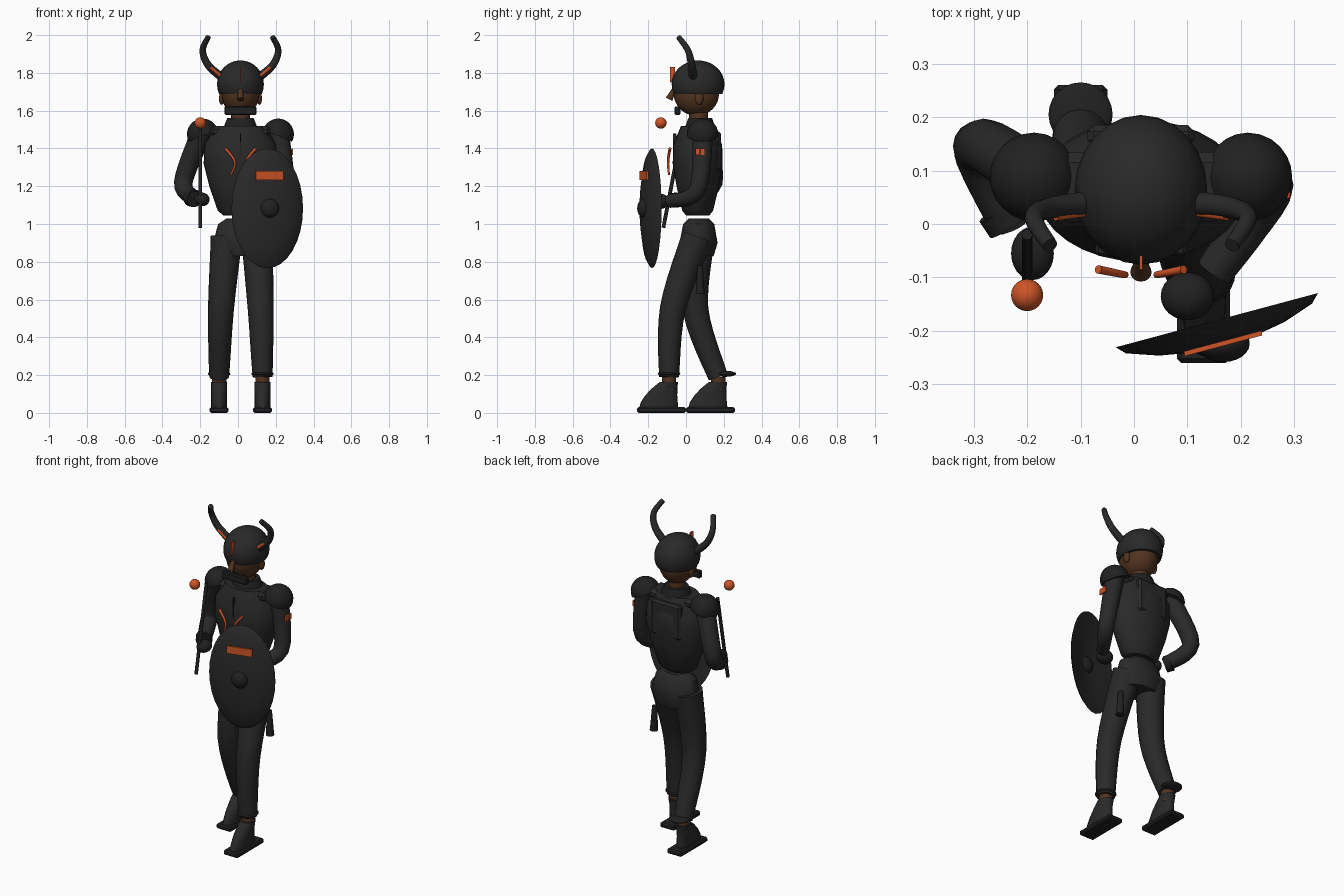
import bpy, bmesh, math
from mathutils import Vector, Matrix
from mathutils.geometry import interpolate_bezier

cube = bpy.data.objects.get("Cube")
if cube:
    bpy.data.objects.remove(cube, do_unlink=True)

MIDLINE = .013  # x position of the spine
X, Y, Z = Matrix.Identity(3)


def material(name, red, green, blue):
    mat = bpy.data.materials.new(name)
    mat.use_nodes = True
    mat.diffuse_color = (red, green, blue, 1)
    shader = mat.node_tree.nodes["Principled BSDF"]
    shader.inputs["Base Color"].default_value = mat.diffuse_color
    return mat


DARK = material("dark cloth", .022, .022, .022)
BLACK = material("black leather", .015, .015, .015)
ORANGE = material("orange trim", .62, .09, .02)
SKIN = material("brown skin", .085, .034, .014)


def finish(name, bm, mat, smooth=True):
    bmesh.ops.recalc_face_normals(bm, faces=bm.faces)
    mesh = bpy.data.meshes.new(name)
    bm.to_mesh(mesh)
    bm.free()
    mesh.materials.append(mat)
    obj = bpy.data.objects.new(name, mesh)
    bpy.context.collection.objects.link(obj)
    if smooth:
        bpy.ops.object.select_all(action="DESELECT")
        obj.select_set(True)
        bpy.context.view_layer.objects.active = obj
        bpy.ops.object.shade_smooth_by_angle(angle=math.radians(40))


def loft(name, rings, mat, reference=Y, sides=24):
    """Skin elliptical rings, each given as centre, axis, width and depth."""
    bm = bmesh.new()
    loops = []
    for centre, axis, width, depth in rings:
        across = reference.cross(axis).normalized()
        along = axis.cross(across)
        angles = [math.tau * step / sides for step in range(sides)]
        loops.append([bm.verts.new(centre + across * width * math.cos(angle)
                                   + along * depth * math.sin(angle))
                      for angle in angles])
    for lower, upper in zip(loops, loops[1:]):
        for k in range(sides):
            after = (k + 1) % sides
            bm.faces.new((lower[k], lower[after], upper[after], upper[k]))
    bm.faces.new(loops[0])
    bm.faces.new(loops[-1])
    finish(name, bm, mat)


def limb(name, points, start, end, mat, reference=Y):
    """Round tube along a smooth path, tapering from start to end radius."""
    knots = [Vector(point) for point in points]
    last = len(knots) - 1
    slopes = [(knots[min(i + 1, last)] - knots[max(i - 1, 0)]) / 6 for i in range(last + 1)]
    path = [knots[0]]
    for i in range(last):
        path += interpolate_bezier(knots[i], knots[i] + slopes[i],
                                   knots[i + 1] - slopes[i + 1], knots[i + 1], 7)[1:]
    rings = []
    for i, centre in enumerate(path):
        before, after = path[max(i - 1, 0)], path[min(i + 1, len(path) - 1)]
        radius = start + (end - start) * i / (len(path) - 1)
        rings.append((centre, (after - before).normalized(), radius, radius))
    loft(name, rings, mat, reference, sides=16)


def stack(name, centre, profile, width, depth, mat, axis=Z, reference=Y):
    """Ellipses stacked along one axis; the profile lists height and scale."""
    rings = [(Vector(centre) + axis * height, axis, width * scale, depth * scale)
             for height, scale in profile]
    loft(name, rings, mat, reference, sides=32)


def ellipsoid(name, centre, radii, mat, tilt=0, cut=None):
    """Squashed ball; cut removes everything below that fraction of its height."""
    bm = bmesh.new()
    bmesh.ops.create_uvsphere(bm, u_segments=24, v_segments=16, radius=1)
    if cut is not None:
        bmesh.ops.bisect_plane(bm, geom=bm.verts[:] + bm.edges[:] + bm.faces[:],
                               plane_co=Z * cut, plane_no=-Z, clear_outer=True)
        bmesh.ops.holes_fill(bm, edges=[edge for edge in bm.edges if edge.is_boundary])
    bm.transform(Matrix.Translation(centre) @ Matrix.Rotation(tilt, 4, "Y")
                 @ Matrix.Diagonal(radii).to_4x4())
    finish(name, bm, mat)


def box(name, centre, size, mat, turn=0, bevel=0):
    bm = bmesh.new()
    bmesh.ops.create_cube(bm, size=1)
    bm.transform(Matrix.Diagonal(size).to_4x4())
    if bevel:
        bmesh.ops.bevel(bm, geom=bm.edges[:], offset=bevel, segments=1, affect="EDGES")
    bm.transform(Matrix.Translation(centre) @ Matrix.Rotation(turn, 4, "Z"))
    finish(name, bm, mat, smooth=False)


# Head and helmet
ellipsoid("head", (MIDLINE, .055, 1.69), (.1, .12, .117), SKIN)
ellipsoid("helmet", (MIDLINE, .064, 1.74), (.124, .14, .126), DARK, cut=-.42)
limb("nose", [(MIDLINE, -.05, 1.74), (MIDLINE, -.09, 1.66)], .006, .02, SKIN, X)
box("chin_guard", (MIDLINE, -.045, 1.6), (.17, .03, .045), BLACK, bevel=.006)
box("helmet_badge", (MIDLINE, -.072, 1.79), (.006, .026, .08), ORANGE)
limb("neck", [(MIDLINE, .07, 1.48), (MIDLINE, .065, 1.62)], .05, .05, SKIN)

# Paired ears, horns, shoulder pads and chest trim
for side, sign in (("right", -1), ("left", 1)):
    def spot(offset, y, z):
        return (MIDLINE + sign * offset, y, z)

    ellipsoid(side + "_ear", spot(.1, .07, 1.665), (.014, .022, .034), SKIN)
    limb(side + "_horn", [spot(.09, .04, 1.77), spot(.17, .03, 1.84),
                          spot(.2, .01, 1.92), spot(.17, -.04, 1.99)], .023, .014, DARK)
    limb(side + "_horn_trim", [spot(.1, .022, 1.78), spot(.16, .014, 1.83)],
         .008, .008, ORANGE)
    ellipsoid(side + "_shoulder_pad", spot(.2, .088, 1.475), Vector.Fill(3, .083),
              BLACK, tilt=sign * .4, cut=-.1)
    limb(side + "_chest_trim", [spot(.08, -.085, 1.4), spot(.03, -.095, 1.33),
                                spot(.05, -.09, 1.26)], .008, .005, ORANGE)

# Torso, vest and collar
stack("torso", (MIDLINE, .062, 0),
      [(1.045, .09), (1.07, .12), (1.2, .165), (1.32, .195), (1.42, .19), (1.52, .13)],
      1, .68, DARK)
box("vest_back", (MIDLINE, .165, 1.385), (.2, .04, .21), DARK, bevel=.012)
box("vest_yoke", (MIDLINE, .07, 1.49), (.32, .13, .06), DARK, bevel=.02)
box("chest_seam", (MIDLINE, -.06, 1.42), (.006, .02, .12), BLACK)
stack("collar", (MIDLINE, .075, 0), [(1.45, .1), (1.51, .09), (1.56, .07)], 1, .9, BLACK)

# Arms and hands
limb("right_arm", [(-.19, .09, 1.49), (-.29, .145, 1.22), (-.23, 0, 1.135)],
     .058, .04, DARK, X)
limb("right_cuff", [(-.25, .03, 1.14), (-.23, 0, 1.135)], .047, .047, BLACK, X)
ellipsoid("right_hand", (-.19, -.055, 1.13), (.04, .05, .036), BLACK)
limb("left_arm", [(.215, .09, 1.49), (.25, .06, 1.18), (.15, -.09, 1.12)],
     .055, .035, DARK, X)
ellipsoid("left_hand", (.1, -.135, 1.12), (.05, .045, .04), BLACK)
for y in (.061, .089):
    box("armband_patch", (.287, y, 1.383), (.009, .024, .034), ORANGE)

# Rod with a round head
limb("rod", [(-.2, -.12, .98), (-.2, -.02, 1.5)], .01, .01, BLACK)
ellipsoid("rod_head", (-.2, -.133, 1.535), Vector.Fill(3, .03), ORANGE)

# Oval dished shield, turned slightly outward
turn = math.radians(15)
facing = Matrix.Rotation(turn, 3, "Z") @ -Y
middle = Vector((.155, -.18, 1.083))
dish = [(.035, .05), (.025, .55), (0, .95), (0, 1),
        (.016, .92), (.036, .62), (.047, .3), (.05, .05)]
stack("shield", middle, dish, .196, .317, DARK, axis=facing, reference=Z)
front = middle + facing * .045
ellipsoid("shield_boss", front, (.05, .035, .05), BLACK)
box("shield_stripe", front + Z * .174, (.15, .009, .046), ORANGE, turn=turn)

# Trousers, boots and soles
stack("hips", (.02, .067, 0), [(1.03, .08), (1, .125), (.9, .152), (.83, .12)],
      1, .66, DARK)
legs = {
    "left": [(.1, .06, .93), (.12, -.07, .55), (.13, -.09, .19)],
    "right": [(-.06, .07, .93), (-.09, .05, .55), (-.1, .17, .19)],
}
for side, path in legs.items():
    limb(side + "_leg", path, .085, .052, DARK)
    ankle = Vector(path[-1])
    heel_slack = Y * (.035 if side == "right" else 0)
    ellipsoid(side + "_trouser_cuff", ankle + heel_slack + Z * .017, (.06, .06, .016), BLACK)
    limb(side + "_ankle", [ankle - Z * .07, ankle], .038, .038, SKIN)
    boot = []
    for step in range(5):
        rise = step / 4
        centre = ankle - Y * .055 * (1 - rise ** 2) - Z * .17 * (1 - rise * .85)
        boot.append((centre, Z, .042, .105 - .057 * rise ** 1.5))
    loft(side + "_boot", boot, DARK)
    box(side + "_sole", (ankle.x, ankle.y - .04, .015), (.1, .26, .03), BLACK, bevel=.008)

# Small thigh pouch
limb("thigh_pouch", [(.165, .075, .63), (.16, .075, .78)], .024, .014, BLACK)
